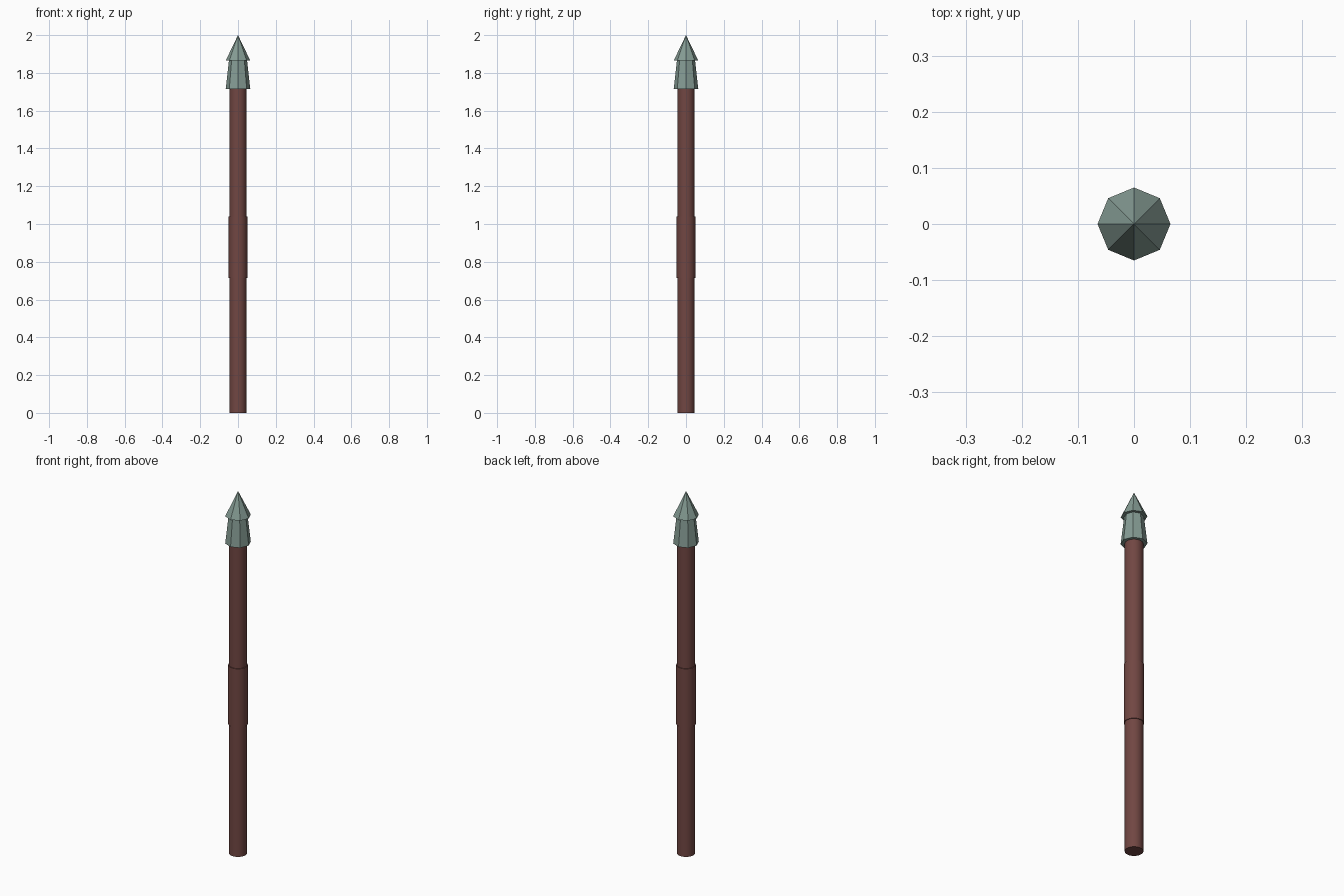
import bpy, math

if "Cube" in bpy.data.objects:
    bpy.data.objects.remove(bpy.data.objects["Cube"])


def material(name, rgb):
    m = bpy.data.materials.new(name)
    m.diffuse_color = (*rgb, 1)
    m.use_nodes = True
    m.node_tree.nodes["Principled BSDF"].inputs["Base Color"].default_value = m.diffuse_color
    return m


wood = material("dark red wood", (0.165, 0.062, 0.055))
metal = material("grey green metal", (0.235, 0.33, 0.295))


def tapered(name, sides, r_bottom, r_top, z0, z1, mat, smooth=False):
    """Upright cylinder, frustum or cone between two heights."""
    bpy.ops.mesh.primitive_cone_add(vertices=sides, radius1=r_bottom, radius2=r_top,
                                    depth=z1 - z0, location=(0, 0, (z0 + z1) / 2))
    ob = bpy.context.object
    ob.name = name
    ob.data.materials.append(mat)
    if smooth:
        bpy.ops.object.shade_smooth_by_angle(angle=math.radians(30))
    return ob


# Wooden pole and its slightly thicker grip
tapered("shaft", 32, 0.045, 0.045, 0, 1.75, wood, True)
tapered("grip", 32, 0.049, 0.049, 0.715, 1.04, wood, True)

# Eight-sided faceted head: flared socket with a pointed tip on top
tapered("head_socket", 8, 0.065, 0.048, 1.715, 1.865, metal)
tapered("head_tip", 8, 0.065, 0, 1.865, 2.0, metal)
